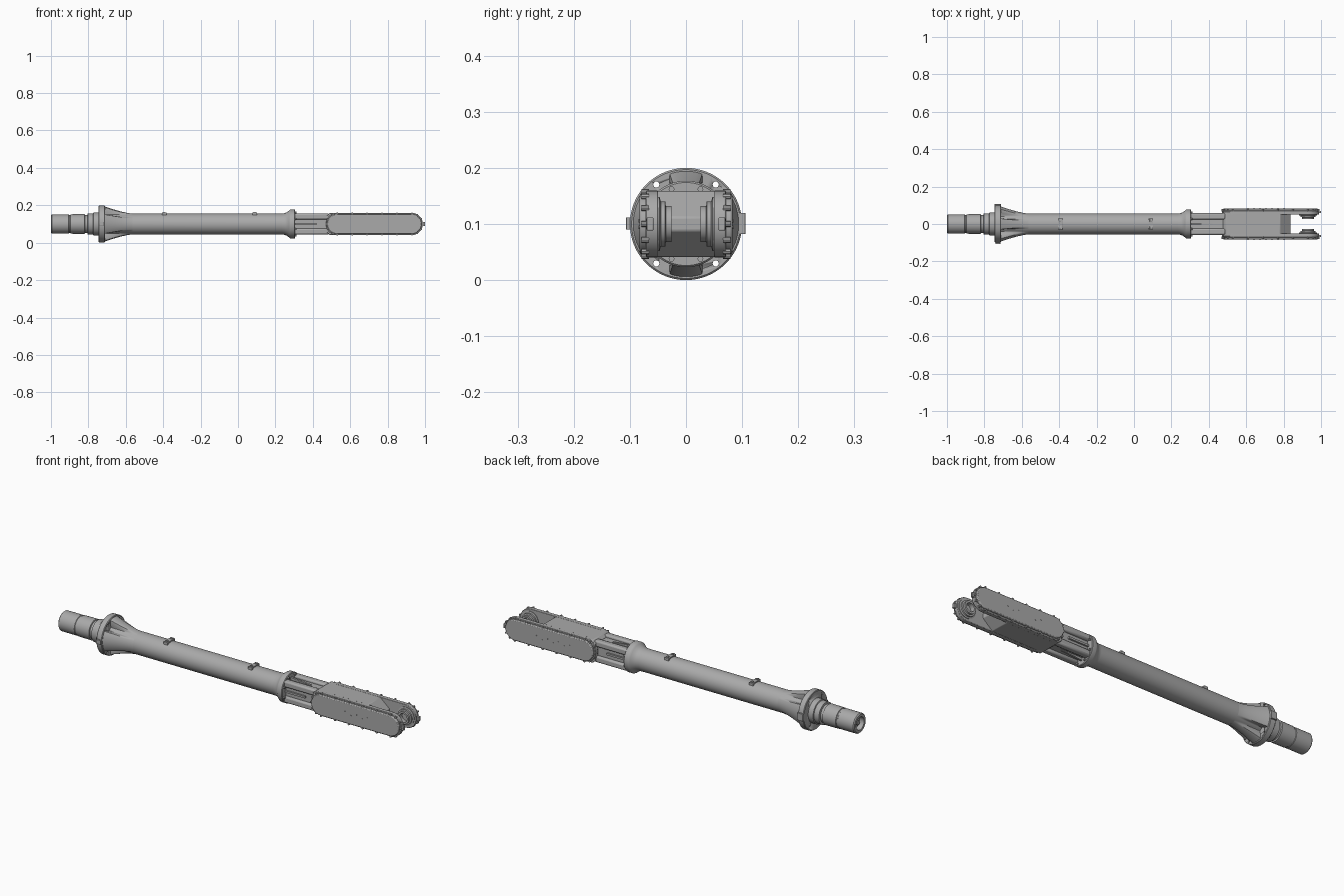
import bpy, bmesh
from math import sin, cos, pi, radians, degrees, atan2
from mathutils import Vector

cube = bpy.data.objects.get("Cube")
if cube:
    bpy.data.objects.remove(cube, do_unlink=True)

CZ = 0.1          # height of the long axis
TUBE = 0.056      # main tube radius

grey = bpy.data.materials.new("machined grey")
grey.use_nodes = True
grey.diffuse_color = (0.4, 0.4, 0.4, 1)
grey.node_tree.nodes["Principled BSDF"].inputs["Base Color"].default_value = (0.4, 0.4, 0.4, 1)


def finish(name, bm, bevel=0, cutter=None, angle=35):
    """Turn a bmesh into a shaded object; its origin lies on the long axis."""
    bmesh.ops.recalc_face_normals(bm, faces=bm.faces)
    mesh = bpy.data.meshes.new(name)
    bm.to_mesh(mesh)
    bm.free()
    ob = bpy.data.objects.new(name, mesh)
    bpy.context.collection.objects.link(ob)
    ob.location.z = CZ
    mesh.materials.append(grey)
    if cutter:
        mod = ob.modifiers.new("holes", 'BOOLEAN')
        mod.object = cutter
        mod.solver = 'EXACT'
    if bevel:
        mod = ob.modifiers.new("bevel", 'BEVEL')
        mod.width = bevel
        mod.segments = 2
        mod.limit_method = 'ANGLE'
    bpy.ops.object.select_all(action='DESELECT')
    ob.select_set(True)
    bpy.context.view_layer.objects.active = ob
    bpy.ops.object.shade_smooth_by_angle(angle=radians(angle))
    return ob


def place(axis, a, r, t):
    """Point at distance a along the axis and radius r at angle t."""
    if axis == 'x':
        return Vector((a, r * cos(t), r * sin(t)))
    return Vector((r * cos(t), a, r * sin(t)))


def lathe(bm, profile, axis='x', at=(0, 0, 0), n=48, shape=None, closed=False):
    """Revolve (position, radius) pairs; shape may vary the radius by angle."""
    rings = []
    for a, r in profile:
        ring = []
        for i in range(n):
            t = 2 * pi * i / n
            rr = shape(r, t) if shape else r
            ring.append(bm.verts.new(place(axis, a, rr, t) + Vector(at)))
        rings.append(ring)
    pairs = list(zip(rings, rings[1:]))
    if closed:
        pairs.append((rings[-1], rings[0]))
    for p, q in pairs:
        for i in range(n):
            j = (i + 1) % n
            bm.faces.new((p[i], p[j], q[j], q[i]))
    if not closed:
        bm.faces.new(rings[0])
        bm.faces.new(rings[-1])


def box(bm, lo, hi):
    verts = bmesh.ops.create_cube(bm, size=1)["verts"]
    for v in verts:
        v.co = Vector([l + (c + 0.5) * (h - l) for l, h, c in zip(lo, hi, v.co)])


def prism(bm, outline, y0, y1):
    """Extrude an x-z outline from y0 to y1."""
    face = bm.faces.new([bm.verts.new((x, y0, z)) for x, z in outline])
    new = bmesh.ops.extrude_face_region(bm, geom=[face])["geom"]
    for v in new:
        if isinstance(v, bmesh.types.BMVert):
            v.co.y = y1


def capsule(r, x0=0.53, x1=0.928, n=16):
    right = [(x1 + r * cos(t), r * sin(t)) for t in [-pi / 2 + pi * i / n for i in range(n + 1)]]
    left = [(x0 - r * cos(t), r * sin(t)) for t in [pi / 2 - pi * i / n for i in range(n + 1)]]
    return right + left


# Input shaft with stepped collars and a recessed end
bm = bmesh.new()
lathe(bm, [(-0.975, 0.014), (-0.975, 0.03), (-1, 0.033), (-1, 0.046), (-0.995, 0.051),
           (-0.905, 0.051), (-0.903, 0.049), (-0.897, 0.049), (-0.895, 0.052), (-0.82, 0.053),
           (-0.818, 0.047), (-0.805, 0.047), (-0.803, 0.057), (-0.775, 0.057),
           (-0.773, 0.062), (-0.74, 0.062)])
finish("input_shaft", bm)
bm = bmesh.new()
lathe(bm, [(-0.99, 0.012), (-0.97, 0.012)], n=6)
finish("shaft_end_nut", bm)

# Mounting flange with four through holes
bolt_angles = [s * a for s in (1, -1) for a in (radians(53), pi - radians(53))]
bm = bmesh.new()
for t in bolt_angles:
    lathe(bm, [(-0.8, 0.0055), (-0.66, 0.0055)], at=(0, 0.088 * cos(t), 0.088 * sin(t)), n=16)
holes = finish("flange_hole_cutter", bm)
holes.hide_render = True
holes.hide_viewport = True
bm = bmesh.new()
lathe(bm, [(-0.745, 0.097), (-0.742, 0.1), (-0.715, 0.1), (-0.712, 0.097)], n=64)
finish("mounting_flange", bm, cutter=holes)
bm = bmesh.new()
box(bm, (-0.74, -0.107, -0.01), (-0.715, -0.095, 0.012))
box(bm, (-0.745, 0.092, -0.018), (-0.712, 0.106, 0.02))
finish("flange_side_tabs", bm, bevel=0.001)


# Flared root, scalloped around the flange holes
def scallop(r, t):
    d = min(abs(atan2(sin(t - b), cos(t - b))) for b in bolt_angles)
    k = min(1, max(0, (degrees(d) - 9) / 11))
    return TUBE + (r - TUBE) * k * k * (3 - 2 * k)


bm = bmesh.new()
flare = [(-0.715 + 0.15 * i / 10, TUBE + 0.039 * (1 - i / 10) ** 1.4) for i in range(11)]
lathe(bm, flare, n=120, shape=scallop)
finish("flared_root", bm)

# Main tube with its end collar
bm = bmesh.new()
lathe(bm, [(-0.7, TUBE), (0.235, TUBE), (0.25, 0.058), (0.262, 0.063), (0.272, 0.071),
           (0.278, 0.076), (0.282, 0.077), (0.303, 0.077), (0.306, 0.074), (0.306, 0.06)], n=64)
finish("main_tube", bm)
bm = bmesh.new()
for i in range(8):
    t = pi / 8 + i * pi / 4
    lathe(bm, [(0.3, 0.0055), (0.314, 0.0055)], at=(0, 0.067 * cos(t), 0.067 * sin(t)), n=6)
finish("collar_bolts", bm)

# Two cable clips on top of the tube
for name, x in (("rear_clip", -0.395), ("front_clip", 0.09)):
    bm = bmesh.new()
    box(bm, (x - 0.012, -0.03, 0.044), (x + 0.012, 0.03, 0.061))
    for y in (-0.02, 0.02):
        prism(bm, [(x - 0.006, 0.06), (x + 0.006, 0.06), (x + 0.006, 0.065), (x - 0.006, 0.065)],
              y - 0.006, y + 0.006)
    finish(name, bm, bevel=0.001)

# Neck: a core with corner rails and a tapered rib on each side
bm = bmesh.new()
box(bm, (0.3, -0.043, -0.043), (0.49, 0.043, 0.043))
finish("neck_core", bm)
bm = bmesh.new()
for sy in (-1, 1):
    for sz in (-1, 1):
        ys, zs = sorted((sy * 0.024, sy * 0.058)), sorted((sz * 0.024, sz * 0.056))
        box(bm, (0.3, ys[0], zs[0]), (0.49, ys[1], zs[1]))
finish("neck_rails", bm, bevel=0.008)
bm = bmesh.new()
for s in (-1, 1):
    prism(bm, [(0.3, s * 0.04), (0.3, s * 0.056), (0.42, s * 0.046), (0.42, s * 0.04)], -0.005, 0.005)
    box(bm, (0.3, min(s * 0.04, s * 0.052), -0.005), (0.42, max(s * 0.04, s * 0.052), 0.005))
finish("neck_ribs", bm)

# Gear housing between the two fork arms
bm = bmesh.new()
top = [(0.475, 0.045), (0.492, 0.059), (0.782, 0.059), (0.836, 0.012)]
prism(bm, top + [(x, -z) for x, z in reversed(top)], -0.066, 0.066)
finish("gear_housing", bm, bevel=0.003)

# Fork arms, covers, bolts and pivot hubs on both sides
for side, s in (("right", -1), ("left", 1)):
    bm = bmesh.new()
    prism(bm, capsule(0.06), s * 0.05, s * 0.071)
    finish(side + "_fork_arm", bm, bevel=0.002)

    bm = bmesh.new()
    prism(bm, capsule(0.0535), s * 0.069, s * 0.083)
    finish(side + "_side_cover", bm, bevel=0.004)

    # Cover bolts along the rim
    bm = bmesh.new()
    spots = [(0.53 + 0.08 * i, z) for i in range(6) for z in (-0.057, 0.057)]
    for a in (-60, -30, 0, 30, 60):
        c, d = 0.057 * cos(radians(a)), 0.057 * sin(radians(a))
        spots += [(0.53 - c, d), (0.93 + c, d)]
    for x, z in spots:
        lathe(bm, [(s * 0.066, 0.005), (s * 0.079, 0.005)], axis='y', at=(x, 0, z), n=8)
    finish(side + "_cover_bolts", bm)

    # Small plugs in a row on the cover face
    bm = bmesh.new()
    for i in range(7):
        lathe(bm, [(s * 0.08, 0.003), (s * 0.0845, 0.003)], axis='y',
              at=(0.61 + 0.032 * i, 0, 0.006 * (-1) ** i), n=8)
    finish(side + "_cover_plugs", bm)

    # Hollow stepped hub on the inner face of the arm
    bm = bmesh.new()
    ring = [(0.053, 0.048), (0.047, 0.048), (0.045, 0.04), (0.037, 0.04), (0.036, 0.032),
            (0.026, 0.032), (0.026, 0.022), (0.053, 0.022)]
    lathe(bm, [(s * y, r) for y, r in ring], axis='y', at=(0.93, 0, 0), closed=True)
    finish(side + "_pivot_hub", bm)

    # Stop lug at the tip of the arm
    bm = bmesh.new()
    box(bm, (0.975, min(s * 0.058, s * 0.07), -0.012), (1.0, max(s * 0.058, s * 0.07), 0.012))
    finish(side + "_tip_lug", bm, bevel=0.002)
